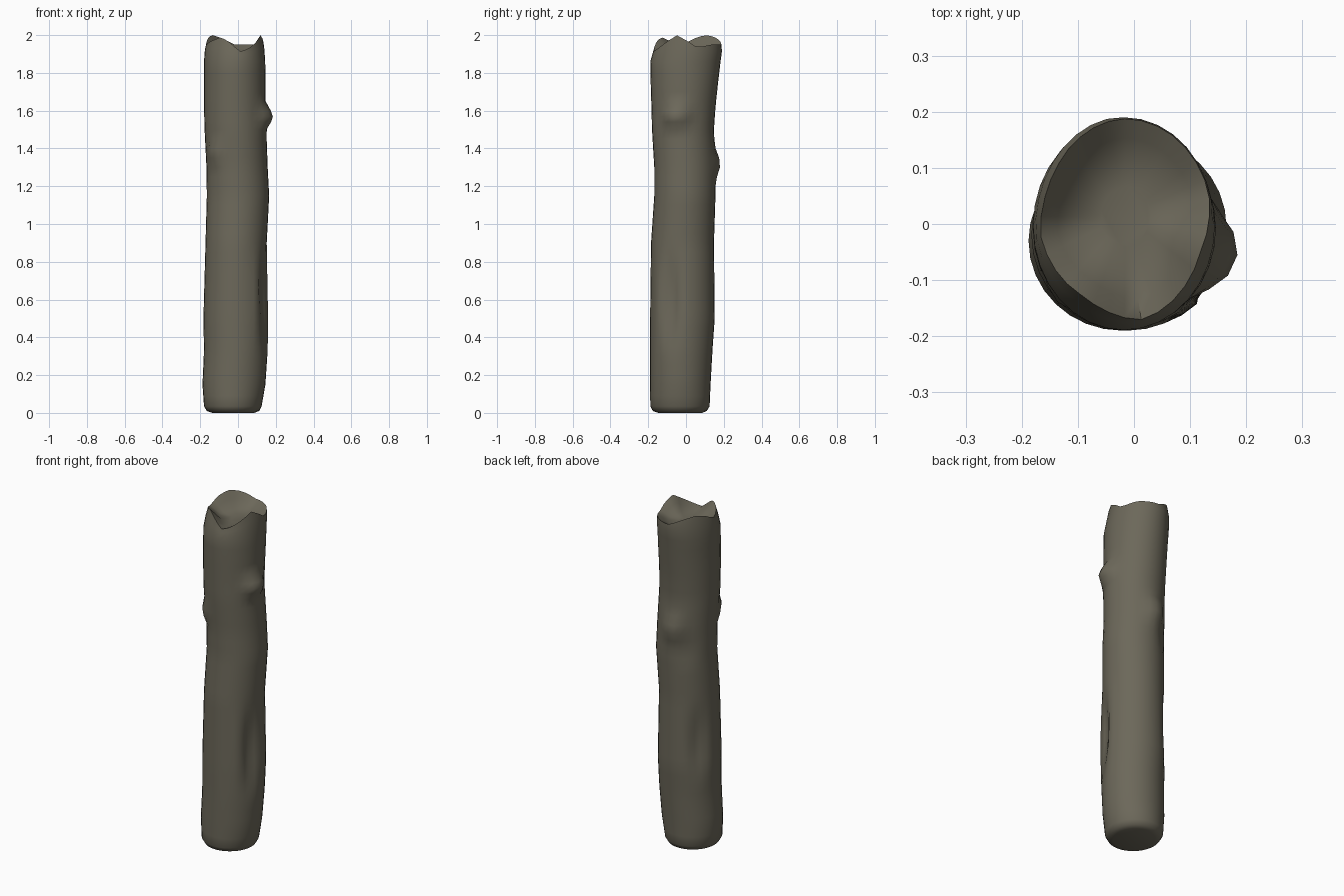
import bpy, bmesh, math

if "Cube" in bpy.data.objects:
    bpy.data.objects.remove(bpy.data.objects["Cube"])

N = 32

# Outline by height: z, x min, x max, y min, y max
PROFILE = [
    (0.00, -.135, .085, -.145, .085), (0.01, -.165, .112, -.175, .11),
    (0.035, -.18, .125, -.189, .125), (0.15, -.188, .145, -.19, .13),
    (0.33, -.18, .157, -.19, .14), (0.5, -.183, .16, -.19, .152),
    (0.9, -.172, .152, -.185, .148), (1.15, -.165, .165, -.168, .156),
    (1.3, -.167, .157, -.168, .156), (1.5, -.177, .15, -.18, .148),
    (1.62, -.18, .146, -.183, .156), (1.75, -.18, .146, -.187, .17),
    (1.86, -.18, .144, -.189, .183), (1.92, -.176, .14, -.172, .191),
    (2.0, -.158, .13, -.150, .182)]

# Broken rim: angle in degrees, height
RIM = [(-22, 2.0), (0, 1.965), (15, 1.935), (45, 1.95), (90, 1.95), (120, 1.985),
       (145, 2.0), (165, 1.99), (190, 1.95), (215, 1.97), (240, 1.99),
       (260, 1.96), (283, 1.91), (305, 1.94), (338, 2.0)]

# Knots and gouges: angle, height, angular width, half height, depth
BUMPS = [(-13, 1.57, 17, .055, .04), (94, 1.32, 16, .07, .026), (225, 1.38, 14, .05, .02),
         (-24, .60, 13, .22, -.028), (-43, .62, 10, .22, .008),
         (140, .64, 11, .18, -.022), (125, 1.2, 14, .08, -.008)]


def lerp_table(table, t):
    for a, b in zip(table, table[1:]):
        if t <= b[0]:
            f = max(0, (t - a[0]) / (b[0] - a[0]))
            return [p + (q - p) * f for p, q in zip(a, b)][1:]
    return list(table[-1][1:])


def rim_height(deg):
    return lerp_table(RIM, deg if deg <= 338 else deg - 360)[0]


def surface(deg, z):
    x0, x1, y0, y1 = lerp_table(PROFILE, z)
    a = math.radians(deg)
    k = 1.0
    for ang, h, w, hz, d in BUMPS:
        da = abs((deg - ang + 180) % 360 - 180) / w
        dz = abs(z - h) / hz
        if da < 2 and dz < 1.5:
            k += d / .16 * max(0, 1 - da * da / 4) ** 2 * max(0, 1 - dz * dz / 2.25) ** 2
    return ((x0 + x1) / 2 + (x1 - x0) / 2 * k * math.cos(a),
            (y0 + y1) / 2 + (y1 - y0) / 2 * k * math.sin(a), z)


bm = bmesh.new()
angles = [360 * i / N for i in range(N)]
heights = [0, .01, .035, .09] + [.15 + .05 * i for i in range(28)]
heights[-1:] = [1.5]
heights += [1.54, 1.57, 1.60, 1.65, 1.7, 1.75, 1.8, 1.86]
heights = sorted(set(heights))
rings = [[bm.verts.new(surface(d, z)) for d in angles] for z in heights]

# Jagged rim, then the sunken broken end
rings.append([bm.verts.new(surface(d, 1.86 + (rim_height(d) - 1.86) * .6)) for d in angles])
rings.append([bm.verts.new(surface(d, rim_height(d))) for d in angles])
cx, cy = -.015, .015
for s, f in ((.8, .6), (.6, .2), (.3, .05)):
    ring = []
    for d in angles:
        h = rim_height(d)
        x, y, _ = surface(d, h)
        ring.append(bm.verts.new((cx + (x - cx) * s, cy + (y - cy) * s, 1.90 + (h - 1.90) * f)))
    rings.append(ring)

for lo, hi in zip(rings, rings[1:]):
    for i in range(N):
        j = (i + 1) % N
        bm.faces.new((lo[i], lo[j], hi[j], hi[i]))
bm.faces.new(rings[0][::-1])
bm.faces.new(rings[-1])
bmesh.ops.recalc_face_normals(bm, faces=bm.faces)

mesh = bpy.data.meshes.new("log")
bm.to_mesh(mesh)
bm.free()
log = bpy.data.objects.new("log", mesh)
bpy.context.collection.objects.link(log)

# Grey brown bark
bark = bpy.data.materials.new("grey brown bark")
bark.diffuse_color = (.15, .138, .102, 1)
bark.use_nodes = True
bark.node_tree.nodes["Principled BSDF"].inputs["Base Color"].default_value = bark.diffuse_color
mesh.materials.append(bark)

bpy.context.view_layer.objects.active = log
log.select_set(True)
bpy.ops.object.shade_smooth_by_angle(angle=math.radians(50))
